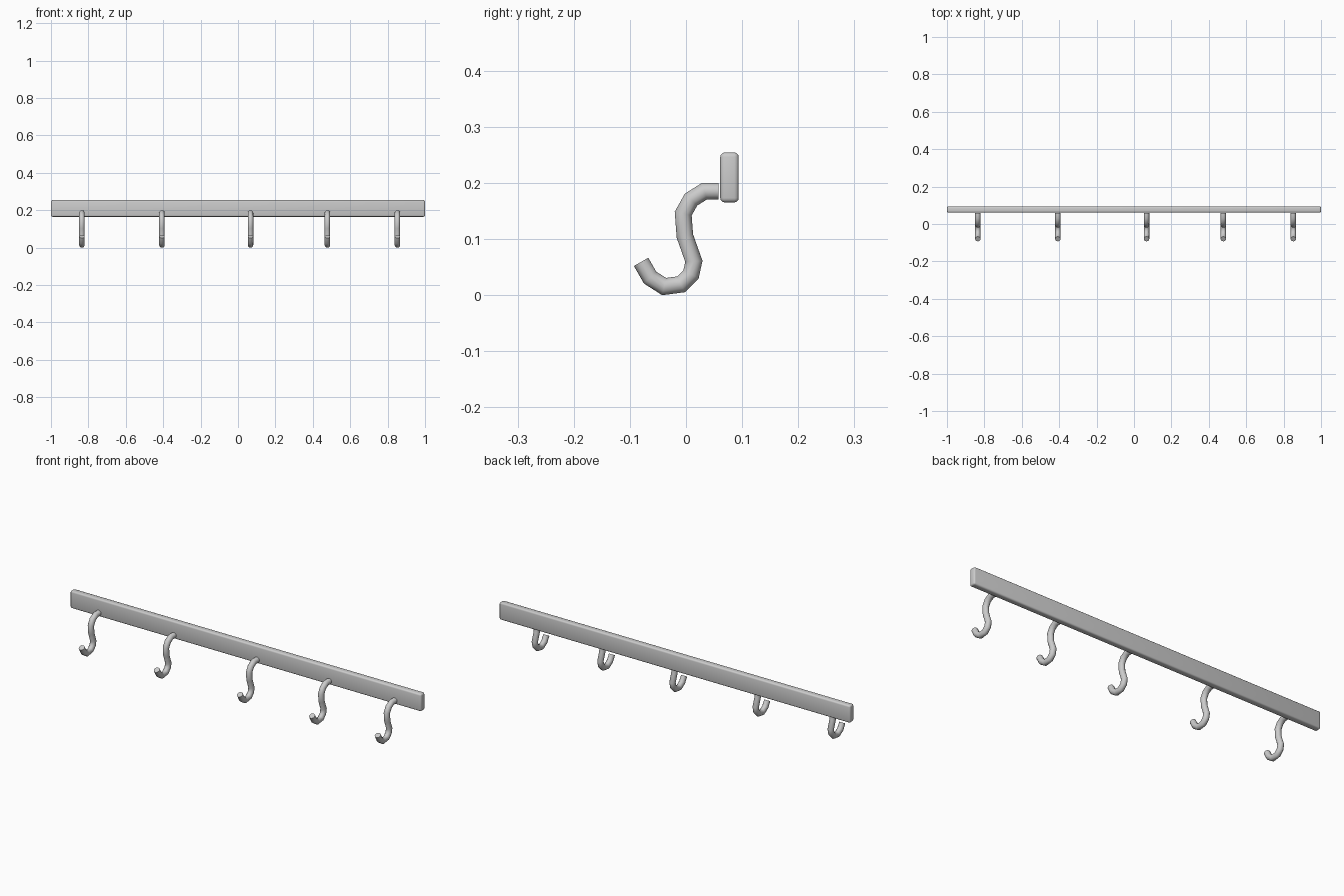
import bpy, bmesh, math
from mathutils import Vector

if "Cube" in bpy.data.objects:
    bpy.data.objects.remove(bpy.data.objects["Cube"])

RADIUS = 0.0148
SIDES = 12
# Hook centre line as (y, z), from the board to the tip
PATH = [(0.058, 0.185), (0.033, 0.185), (0.009, 0.170), (-0.005, 0.145),
        (-0.002, 0.105), (0.014, 0.060), (0.009, 0.037), (-0.009, 0.019),
        (-0.039, 0.015), (-0.064, 0.031), (-0.080, 0.059)]
HOOK_X = [-0.835, -0.407, 0.067, 0.478, 0.852]


def smooth(obj, angle):
    bpy.ops.object.select_all(action='DESELECT')
    obj.select_set(True)
    bpy.context.view_layer.objects.active = obj
    bpy.ops.object.shade_smooth_by_angle(angle=math.radians(angle))


def hook_mesh():
    bm = bmesh.new()
    pts = [Vector((0, y, z)) for y, z in PATH]
    rings = []
    for i, p in enumerate(pts):
        before = (p - pts[max(i - 1, 0)]).normalized()
        after = (pts[min(i + 1, len(pts) - 1)] - p).normalized()
        tangent = (before + after).normalized()
        # widen the ring at bends so the rod keeps its thickness
        stretch = 1 / tangent.dot(after if i < len(pts) - 1 else before)
        side = Vector((0, -tangent.z, tangent.y)) * RADIUS * stretch
        ring = []
        for k in range(SIDES):
            a = 2 * math.pi * k / SIDES
            ring.append(bm.verts.new(p + side * math.cos(a) + Vector((RADIUS * math.sin(a), 0, 0))))
        rings.append(ring)
    for r0, r1 in zip(rings, rings[1:]):
        for k in range(SIDES):
            n = (k + 1) % SIDES
            bm.faces.new((r0[k], r0[n], r1[n], r1[k]))
    bm.faces.new(rings[0])
    bm.faces.new(rings[-1])
    bmesh.ops.recalc_face_normals(bm, faces=bm.faces)
    mesh = bpy.data.meshes.new("hook")
    bm.to_mesh(mesh)
    bm.free()
    return mesh


# Wall board with rounded edges
bpy.ops.mesh.primitive_cube_add(size=1, location=(0, 0.0775, 0.2095))
board = bpy.context.object
board.name = "wall_board"
board.scale = (2.0, 0.033, 0.089)
bpy.ops.object.transform_apply(location=False, rotation=False, scale=True)
bevel = board.modifiers.new("rounded_edges", 'BEVEL')
bevel.width = 0.008
bevel.segments = 3
bpy.ops.object.modifier_apply(modifier=bevel.name)
smooth(board, 35)

# Row of S-shaped hooks
mesh = hook_mesh()
for i, x in enumerate(HOOK_X):
    hook = bpy.data.objects.new(f"hook_{i + 1}", mesh)
    bpy.context.collection.objects.link(hook)
    hook.location.x = x
    if i == 0:
        smooth(hook, 50)
